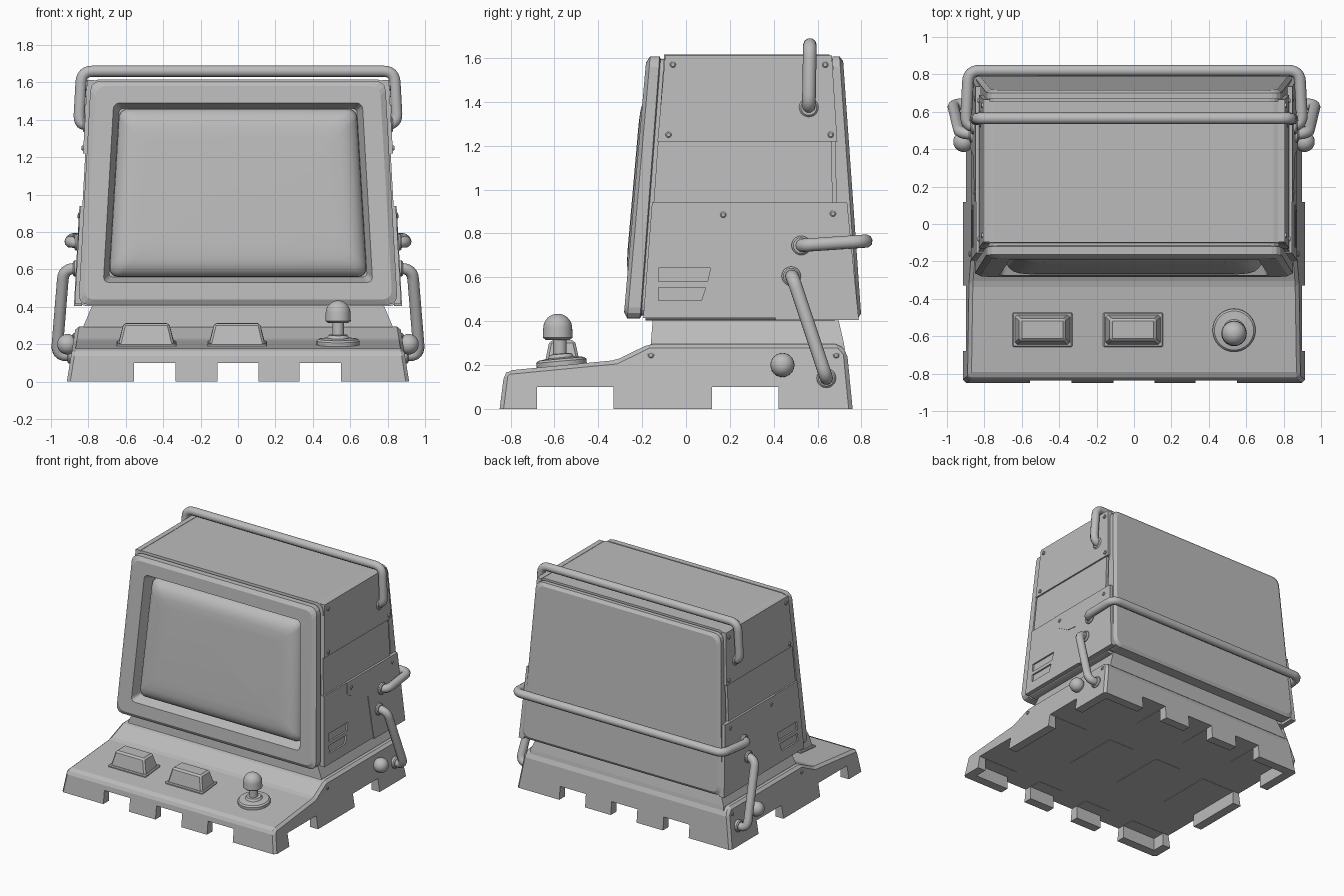
import bpy, bmesh, math
from mathutils import Vector

if "Cube" in bpy.data.objects:
    bpy.data.objects.remove(bpy.data.objects["Cube"])

grey = bpy.data.materials.new("plain grey")
grey.use_nodes = True
grey.diffuse_color = (0.5, 0.5, 0.5, 1)
grey.node_tree.nodes["Principled BSDF"].inputs["Base Color"].default_value = (0.5, 0.5, 0.5, 1)


def activate(ob):
    bpy.ops.object.select_all(action='DESELECT')
    ob.select_set(True)
    bpy.context.view_layer.objects.active = ob


def smooth(ob, angle=35):
    activate(ob)
    bpy.ops.object.shade_smooth_by_angle(angle=math.radians(angle))


def loft(name, rings, keep=None, bevel=0):
    """Skin a list of equal-length rings and cap both ends."""
    bm = bmesh.new()
    rows = [[bm.verts.new(p) for p in r] for r in rings]
    n = len(rows[0])
    for a, b in zip(rows, rows[1:]):
        for i in range(n):
            j = (i + 1) % n
            bm.faces.new((a[i], a[j], b[j], b[i]))
    bm.faces.new(rows[0])
    bm.faces.new(rows[-1])
    bmesh.ops.recalc_face_normals(bm, faces=bm.faces)
    if bevel:
        edges = [e for e in bm.edges if e.calc_face_angle(0) > 0.35
                 and (keep is None or keep(e))]
        bmesh.ops.bevel(bm, geom=edges, offset=bevel, segments=1, affect='EDGES')
    me = bpy.data.meshes.new(name)
    bm.to_mesh(me)
    bm.free()
    me.materials.append(grey)
    ob = bpy.data.objects.new(name, me)
    bpy.context.collection.objects.link(ob)
    return ob


def rect(x, y, hx, hy, z, slope=0):
    return [(x + i * hx, y + j * hy, z + slope * j * hy)
            for i, j in ((-1, -1), (1, -1), (1, 1), (-1, 1))]


def cut(ob, cutters):
    for c in cutters:
        c.hide_render = True
        m = ob.modifiers.new("cut", 'BOOLEAN')
        m.object, m.solver = c, 'EXACT'
        activate(ob)
        bpy.ops.object.modifier_apply(modifier=m.name)
        bpy.data.objects.remove(c)


def lathe(name, profile, loc, axis='Z', sides=32, tilt=0):
    rings = [[(r * math.cos(2 * math.pi * i / sides), r * math.sin(2 * math.pi * i / sides), z)
              for i in range(sides)] for r, z in profile]
    ob = loft(name, rings)
    ob.location = loc
    ob.rotation_euler = (tilt, math.pi / 2 if axis == 'X' else 0, 0)
    smooth(ob)
    return ob


def tube(name, pts, radius=0.031, fillet=0.06):
    """Round pipe along a path with filleted corners."""
    pts = [Vector(p) for p in pts]
    path = [pts[0]]
    for a, b, c in zip(pts, pts[1:], pts[2:]):
        p = b + (a - b).normalized() * min(fillet, (a - b).length * 0.8)
        q = b + (c - b).normalized() * min(fillet, (c - b).length * 0.45)
        for k in range(7):
            t = k / 6
            path.append(p * (1 - t) ** 2 + b * 2 * t * (1 - t) + q * t * t)
    path.append(pts[-1])
    cu = bpy.data.curves.new(name, 'CURVE')
    cu.dimensions = '3D'
    cu.bevel_depth, cu.bevel_resolution, cu.use_fill_caps = radius, 3, True
    sp = cu.splines.new('POLY')
    sp.points.add(len(path) - 1)
    for sp_pt, p in zip(sp.points, path):
        sp_pt.co = (*p, 1)
    cu.materials.append(grey)
    ob = bpy.data.objects.new(name, cu)
    bpy.context.collection.objects.link(ob)
    activate(ob)
    bpy.ops.object.convert(target='MESH')
    smooth(bpy.context.object, 50)


# Base: side profile with tapering flanks, hollowed and notched underneath
profile = [(-0.85, 0), (-0.83, 0.155), (-0.81, 0.175), (-0.32, 0.222), (-0.17, 0.295),
           (0.7, 0.295), (0.735, 0.255), (0.76, 0)]
flank = lambda z: 0.915 - 0.16 * z
base = loft("base", [[(s * flank(z), y, z) for y, z in profile] for s in (-1, 1)],
            keep=lambda e: max(v.co.z for v in e.verts) > 0.01, bevel=0.018)


def box(x, y, hx, hy, z0, z1):
    return loft("cutter", [rect(x, y, hx, hy, z0), rect(x, y, hx, hy, z1)])


notches = [box(0, -0.045, 0.845, 0.735, -0.1, 0.098)]
notches += [box(x, 0, 0.11, 2, -0.1, 0.1) for x in (-0.445, 0, 0.44)]
notches += [box(0, y, 2, h, -0.1, 0.1) for y, h in ((-0.505, 0.175), (0.27, 0.152))]
cut(base, notches)

# Neck
loft("neck", [rect(0, 0.28, 0.83, 0.445, 0.27), rect(0, 0.28, 0.825, 0.44, 0.3),
              rect(0, 0.27, 0.77, 0.42, 0.43)])

# Monitor head: rings on tilted planes, from screen recess round to the back
ZB, ZT = 0.41, 1.61
side = lambda z: 0.855 - 0.055 * (z - ZB)


def ring(yb, yt, inset=0.0, trap=(ZB, ZT, 0.855, 0.789), corner=0.05, n=3):
    zb, zt, wb, wt = trap
    zb, zt, wb, wt = zb + inset, zt - inset, wb - inset, wt - inset
    out = []
    for q, (sx, sz) in enumerate(((1, 1), (-1, 1), (-1, -1), (1, -1))):
        for k in range(n + 1):
            a = math.pi / 2 * (q + k / n)
            z = (zt if sz > 0 else zb) - sz * corner + corner * math.sin(a)
            w = wb + (wt - wb) * (z - zb) / (zt - zb)
            x = sx * (w - corner) + corner * math.cos(a)
            out.append((x, yb + (yt - yb) * (z - ZB) / (ZT - ZB), z))
    return out


opening = (0.53, 1.49, 0.72, 0.665)
loft("monitor_head", [
    ring(-0.20, -0.095, 0.03, opening, 0.02), ring(-0.285, -0.18, 0, opening, 0.03),
    ring(-0.285, -0.18, 0.03), ring(-0.268, -0.163, 0.002), ring(-0.21, -0.12, 0.002),
    ring(-0.205, -0.115, 0.015), ring(-0.185, -0.1, 0.015), ring(-0.185, -0.1, -0.006),
    ring(0.68, 0.655, -0.006), ring(0.68, 0.655, 0.014), ring(0.7, 0.668, 0.014),
    ring(0.7, 0.668, 0.002), ring(0.785, 0.7, 0.002), ring(0.80, 0.715, 0.025)])

# Pillow-shaped screen glass
glass = [(0, 0.09), (0.002, 0.06), (0.015, 0.035), (0.04, 0.012), (0.07, 0), (0.1, -0.006), (0.16, -0.009)]
screen = loft("screen", [ring(-0.285 + d, -0.18 + d, 0.03 + i, opening, 0.05, 6) for i, d in glass])
smooth(screen, 60)


def plate(name, s, outline, thick, depth=0.02):
    return loft(name, [[(s * (side(z) + d), y, z) for y, z in outline] for d in (-depth, thick)])


upper = [(-0.13, 1.22), (0.69, 1.22), (0.665, 1.612), (-0.095, 1.612)]
lower = [(-0.195, 0.415), (0.785, 0.415), (0.735, 0.94), (-0.155, 0.94)]
raised = [(0.12, 0.94), (0.12, 0.85), (0.27, 0.76), (0.36, 0.75), (0.4, 0.45), (0.41, 0.405),
          (0.788, 0.405), (0.735, 0.94)]
slots = [[(-0.125, 0.58), (0.098, 0.58), (0.112, 0.643), (-0.125, 0.643)],
         [(-0.125, 0.493), (0.07, 0.493), (0.09, 0.553), (-0.125, 0.553)]]
screws = [(-0.06, 1.57), (0.635, 1.57), (-0.08, 1.25), (0.66, 1.25), (0.17, 0.885), (0.67, 0.89)]

for s, tag in ((-1, "right"), (1, "left")):
    # Side panels, vents and screws
    plate(tag + "_upper_panel", s, upper, 0.018)
    panel = plate(tag + "_lower_panel", s, lower, 0.018)
    cut(panel, [plate("cutter", s, o, 0.1, 0.1) for o in slots])
    plate(tag + "_raised_panel", s, raised, 0.022)
    spots = [(side(z) + 0.02, y, z) for y, z in screws]
    spots += [(flank(0.245), y, 0.245) for y in (-0.16, 0.685)]
    for x, y, z in spots:
        lathe(tag + "_screw", [(0.014, -0.012), (0.014, 0.004), (0.009, 0.008)],
              (s * x, y, z), 'X', 12).scale.z = s
    # Round knob on the base flank
    ball = [(0.055 * math.sin(math.pi * k / 12), -0.055 * math.cos(math.pi * k / 12)) for k in range(1, 12)]
    lathe(tag + "_base_knob", ball, (s * 0.912, 0.44, 0.2), 'X', 24)
    # Side pipe from head to base, with collars for every pipe end
    tube(tag + "_side_pipe", [(s * 0.83, 0.48, 0.605), (s * 0.932, 0.485, 0.605),
                              (s * 0.97, 0.64, 0.14), (s * 0.86, 0.64, 0.14)])
    for x, y, z in ((0.862, 0.48, 0.605), (0.892, 0.64, 0.14), (0.855, 0.525, 0.745), (0.81, 0.56, 1.375)):
        lathe(tag + "_pipe_collar", [(0.044, -0.02), (0.044, 0.012), (0.036, 0.02)],
              (s * x, y, z), 'X', 20).scale.z = s


def both(half):
    return half + [(-x, y, z) for x, y, z in reversed(half)]


# Carrying handle over the top and guard rail round the back
tube("top_handle", both([(0.78, 0.56, 1.375), (0.852, 0.56, 1.375), (0.836, 0.565, 1.66)]))
tube("rear_rail", both([(0.82, 0.525, 0.745), (0.9, 0.525, 0.745), (0.885, 0.82, 0.765)]))

# Two console buttons on thin frames
for x in (-0.49, -0.005):
    loft("button_frame", [rect(x, -0.565, 0.16, 0.092, 0.17, 0.09),
                          rect(x, -0.565, 0.16, 0.092, 0.212, 0.09)], bevel=0.006)
    loft("button", [rect(x, -0.565, 0.15, 0.082, 0.2, 0.09),
                    rect(x, -0.565, 0.122, 0.058, 0.312, 0.02)], bevel=0.012)

# Joystick
lathe("joystick_base", [(0.115, -0.04), (0.115, 0.018), (0.105, 0.028), (0.06, 0.034), (0.05, 0.05), (0.03, 0.052)],
      (0.535, -0.567, 0.2), tilt=0.09)
lathe("joystick_stem", [(0.031, 0.2), (0.031, 0.33)], (0.535, -0.575, 0), sides=20)
dome = [(0.066 * math.cos(t * math.pi / 16), 0.368 + 0.066 * math.sin(t * math.pi / 16)) for t in range(8)]
lathe("joystick_knob", [(0.055, 0.315), (0.068, 0.325)] + dome, (0.535, -0.585, 0))
